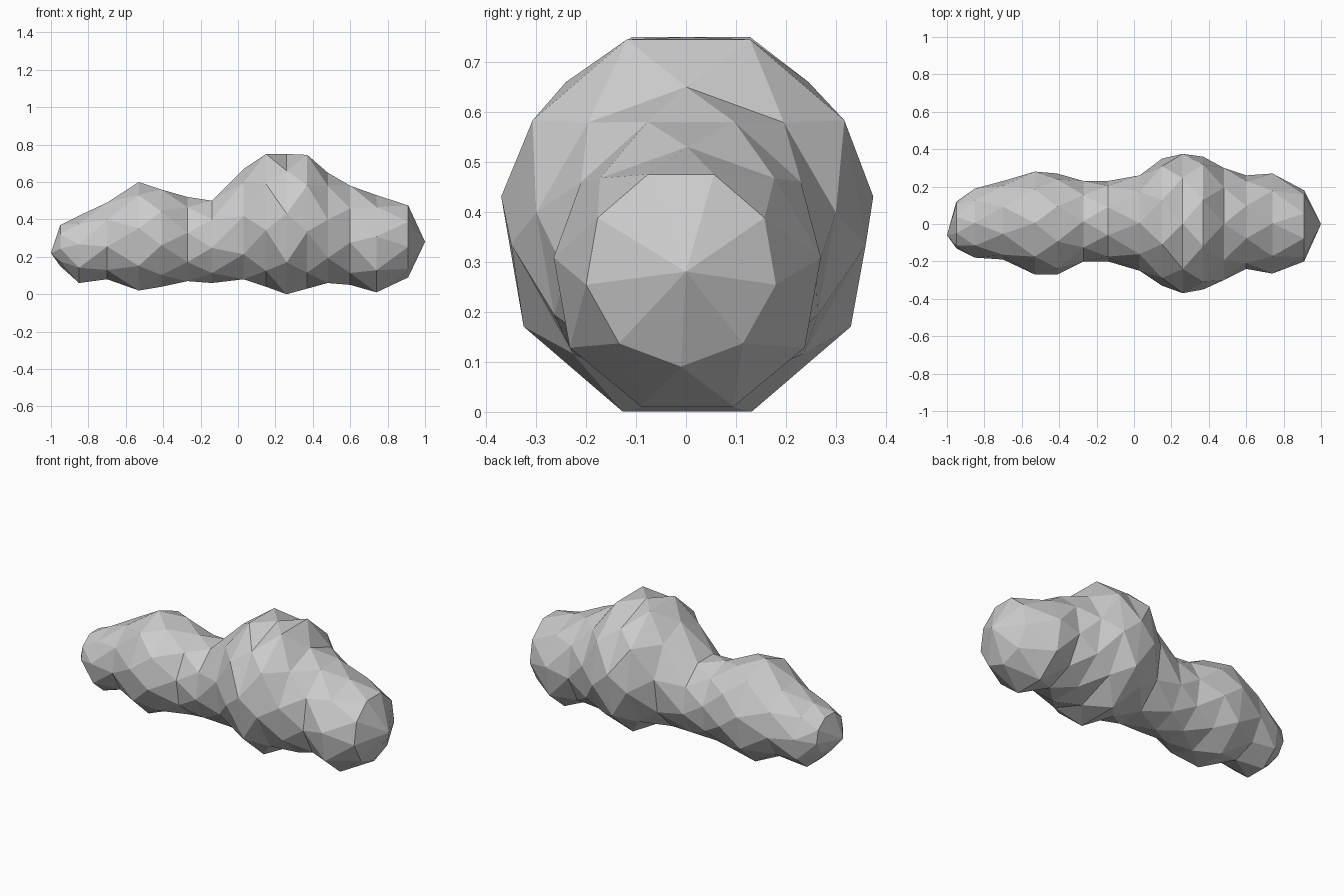
import bpy
import bmesh
from math import cos, sin, tau

default = bpy.data.objects.get("Cube")
if default:
    bpy.data.objects.remove(default, do_unlink=True)

SIDES = 9


def make_material(name, colour):
    mat = bpy.data.materials.new(name)
    mat.use_nodes = True
    mat.diffuse_color = colour
    mat.node_tree.nodes["Principled BSDF"].inputs["Base Color"].default_value = colour
    return mat


def fit(values, low, high):
    """Spread the values so that they span exactly low to high."""
    start, end = min(values), max(values)
    return [low + (v - start) / (end - start) * (high - low) for v in values]


def add_ring(bm, x, front, back, bottom, top, twist):
    """Polygon section across the body, turned by a fraction of one side."""
    angles = [tau * ((i + twist) / SIDES - 0.25) for i in range(SIDES)]
    ys = fit([cos(a) for a in angles], front, back)
    zs = fit([sin(a) for a in angles], bottom, top)
    return [bm.verts.new((x, y, z)) for y, z in zip(ys, zs)]


# Sections along the body: x, front, back, bottom, top
sections = [
    (-0.95, -0.13, 0.12, 0.15, 0.37),    # tail lump
    (-0.85, -0.18, 0.19, 0.06, 0.42),
    (-0.70, -0.19, 0.23, 0.08, 0.49),
    (-0.53, -0.27, 0.28, 0.02, 0.60),    # shoulder lump
    (-0.41, -0.27, 0.27, 0.04, 0.56),
    (-0.27, -0.20, 0.23, 0.07, 0.52),    # waist
    (-0.14, -0.20, 0.23, 0.06, 0.50),
    (0.03, -0.25, 0.26, 0.08, 0.67),
    (0.15, -0.33, 0.35, 0.04, 0.75),     # large central lump
    (0.26, -0.37, 0.375, 0.00, 0.75),
    (0.37, -0.35, 0.36, 0.03, 0.745),
    (0.48, -0.30, 0.30, 0.06, 0.65),
    (0.60, -0.24, 0.26, 0.05, 0.58),     # end lump
    (0.74, -0.265, 0.27, 0.01, 0.53),
    (0.91, -0.20, 0.18, 0.09, 0.475),
]

bm = bmesh.new()
rings = [add_ring(bm, *section, twist=(k % 2) / 2)
         for k, section in enumerate(sections)]

# Triangulated skin between neighbouring sections
for k, (a, b) in enumerate(zip(rings, rings[1:])):
    lead, lag = (b, a) if k % 2 else (a, b)
    for i in range(SIDES):
        j = (i + 1) % SIDES
        bm.faces.new((lead[i], lead[j], lag[i]))
        bm.faces.new((lag[i], lag[j], lead[j]))

# Pointed ends
for ring, tip in ((rings[0], (-1, -0.06, 0.22)), (rings[-1], (1, 0, 0.28))):
    point = bm.verts.new(tip)
    for i in range(SIDES):
        bm.faces.new((ring[i], ring[(i + 1) % SIDES], point))

bmesh.ops.recalc_face_normals(bm, faces=bm.faces)
mesh = bpy.data.meshes.new("lumpy_body")
bm.to_mesh(mesh)
bm.free()
mesh.materials.append(make_material("pale grey", (0.6, 0.6, 0.6, 1)))
body = bpy.data.objects.new("lumpy_body", mesh)
bpy.context.collection.objects.link(body)
